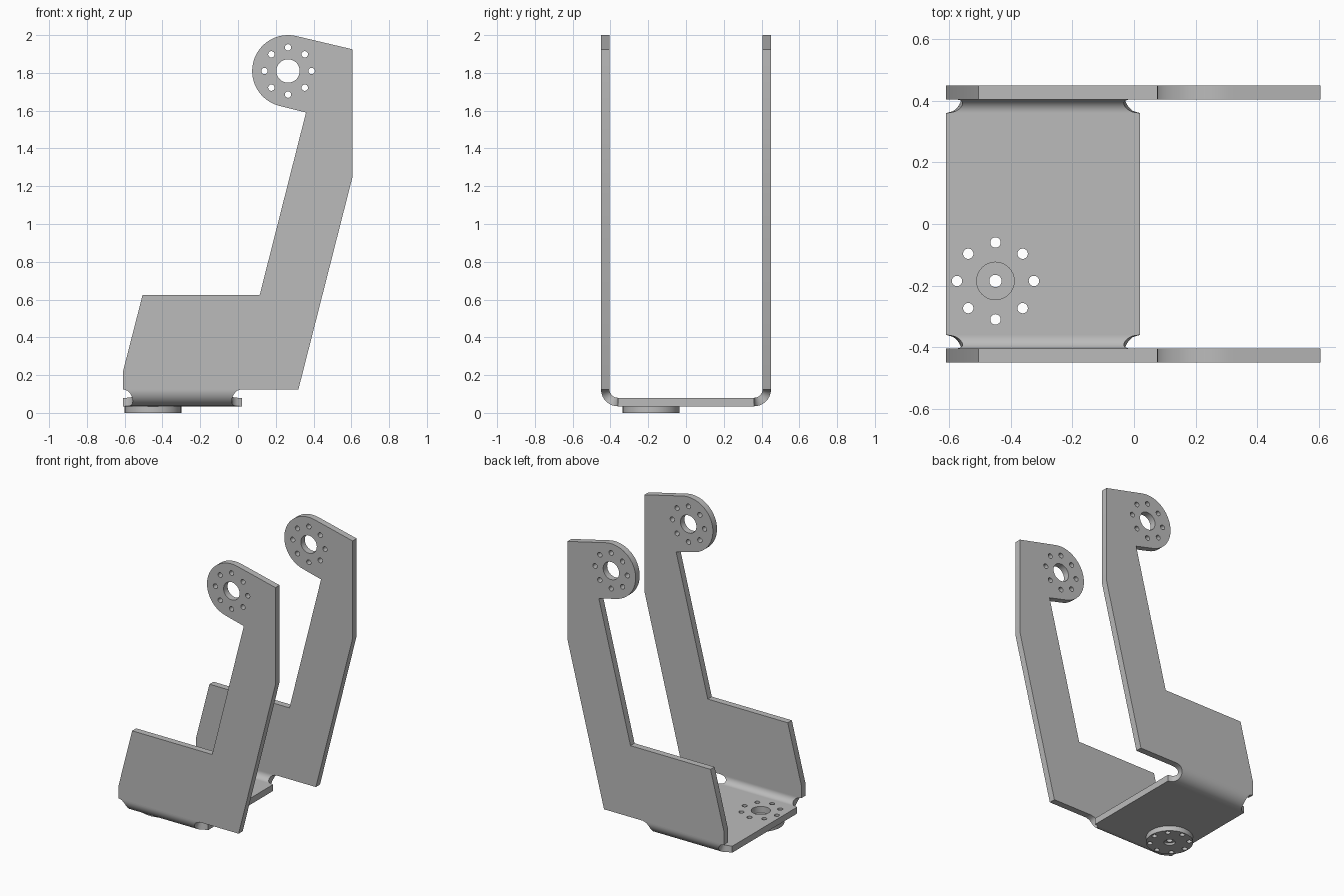
import bpy, bmesh
from math import sin, cos, pi, radians, sqrt
from mathutils import Matrix

cube = bpy.data.objects.get("Cube")
if cube:
    bpy.data.objects.remove(cube, do_unlink=True)

# Single grey metal
metal = bpy.data.materials.new("grey metal")
metal.use_nodes = True
GREY = (0.5, 0.5, 0.5, 1)
metal.diffuse_color = GREY
metal.node_tree.nodes["Principled BSDF"].inputs["Base Color"].default_value = GREY


def arc(cx, cy, r, start, end, n):
    return [(cx + r * cos(radians(start + (end - start) * i / n)),
             cy + r * sin(radians(start + (end - start) * i / n))) for i in range(n + 1)]


def circle(cx, cy, r, n=32):
    return arc(cx, cy, r, 0, 360, n)[:-1]


def bolt_ring(cx, cy):
    """Eight small holes around a centre."""
    return [circle(px, py, 0.017, 16) for px, py in circle(cx, cy, 0.125, 8)]


def finish(obj):
    bpy.ops.object.select_all(action='DESELECT')
    obj.select_set(True)
    bpy.context.view_layer.objects.active = obj
    bpy.ops.object.shade_smooth_by_angle(angle=radians(30))


def sheet(name, loops, thickness, matrix):
    """Flat plate: the first loop is the outline, the others are holes."""
    curve = bpy.data.curves.new(name, 'CURVE')
    curve.dimensions = '2D'
    curve.fill_mode = 'BOTH'
    curve.extrude = thickness / 2
    for loop in loops:
        spline = curve.splines.new('POLY')
        spline.points.add(len(loop) - 1)
        for point, (x, y) in zip(spline.points, loop):
            point.co = (x, y, 0, 1)
        spline.use_cyclic_u = True
    obj = bpy.data.objects.new(name, curve)
    bpy.context.collection.objects.link(obj)
    bpy.ops.object.select_all(action='DESELECT')
    obj.select_set(True)
    bpy.context.view_layer.objects.active = obj
    bpy.ops.object.convert(target='MESH')
    obj = bpy.context.view_layer.objects.active
    obj.name = name
    bm = bmesh.new()
    bm.from_mesh(obj.data)
    bmesh.ops.remove_doubles(bm, verts=bm.verts, dist=0.0001)
    bmesh.ops.transform(bm, matrix=matrix, verts=bm.verts)
    bmesh.ops.recalc_face_normals(bm, faces=bm.faces)
    bm.to_mesh(obj.data)
    bm.free()
    obj.data.materials.clear()
    obj.data.materials.append(metal)
    finish(obj)


T = 0.045                     # sheet thickness
X0, X1 = -0.61, 0.02          # base extent
BEND_Y, BEND_Z = 0.36, 0.125  # bend axis
RADIUS = 0.09                 # outer bend radius


def bend(name, side):
    """Quarter-round fold with a semicircular relief notch at both ends."""
    bm = bmesh.new()
    steps = 20
    rows = []
    for i in range(steps + 1):
        t = i / steps
        a = t * pi / 2
        notch = 0.053 * sqrt(max(0, 1 - (2 * t - 1) ** 2))
        rows.append([bm.verts.new((x, side * (BEND_Y + r * sin(a)), BEND_Z - r * cos(a)))
                     for x, r in ((X0 + notch, RADIUS), (X1 - notch, RADIUS),
                                  (X1 - notch, RADIUS - T), (X0 + notch, RADIUS - T))])
    for a, b in zip(rows, rows[1:]):
        for k in range(4):
            m = (k + 1) % 4
            bm.faces.new((a[k], a[m], b[m], b[k]))
    bm.faces.new(rows[0])
    bm.faces.new(rows[-1])
    bmesh.ops.recalc_face_normals(bm, faces=bm.faces)
    mesh = bpy.data.meshes.new(name)
    bm.to_mesh(mesh)
    bm.free()
    mesh.materials.append(metal)
    obj = bpy.data.objects.new(name, mesh)
    bpy.context.collection.objects.link(obj)
    finish(obj)


# Side arms with rounded pivot heads, and the folds that join them to the base
HX, HZ = 0.265, 1.81
arm = [(X0, BEND_Z), (X0, 0.215), (-0.505, 0.625), (0.115, 0.625), (0.36, 1.59)]
arm += arc(HX, HZ, 0.19, 256, 76, 32)
arm += [(0.605, 1.925), (0.605, 1.245), (0.32, BEND_Z)]
arm_loops = [arm, circle(HX, HZ, 0.062)] + bolt_ring(HX, HZ)
for label, side in (("front", -1), ("back", 1)):
    place = Matrix.Translation((0, side * (BEND_Y + RADIUS - T / 2), 0)) @ Matrix.Rotation(pi / 2, 4, 'X')
    sheet(label + "_arm", arm_loops, T, place)
    bend(label + "_bend", side)

# Base plate
BX, BY = -0.45, -0.185
base = [(X0, -BEND_Y), (X1, -BEND_Y), (X1, BEND_Y), (X0, BEND_Y)]
sheet("base_plate", [base, circle(BX, BY, 0.061)] + bolt_ring(BX, BY), T,
      Matrix.Translation((0, 0, 0.035 + T / 2)))

# Mounting disc below, with a wider recess around its centre hole
for name, hole, low, high in (("disc_lower", 0.036, 0, 0.015), ("disc_upper", 0.02, 0.015, 0.035)):
    sheet(name, [circle(BX, BY, 0.15, 48), circle(BX, BY, hole)] + bolt_ring(BX, BY),
          high - low, Matrix.Translation((0, 0, (low + high) / 2)))
